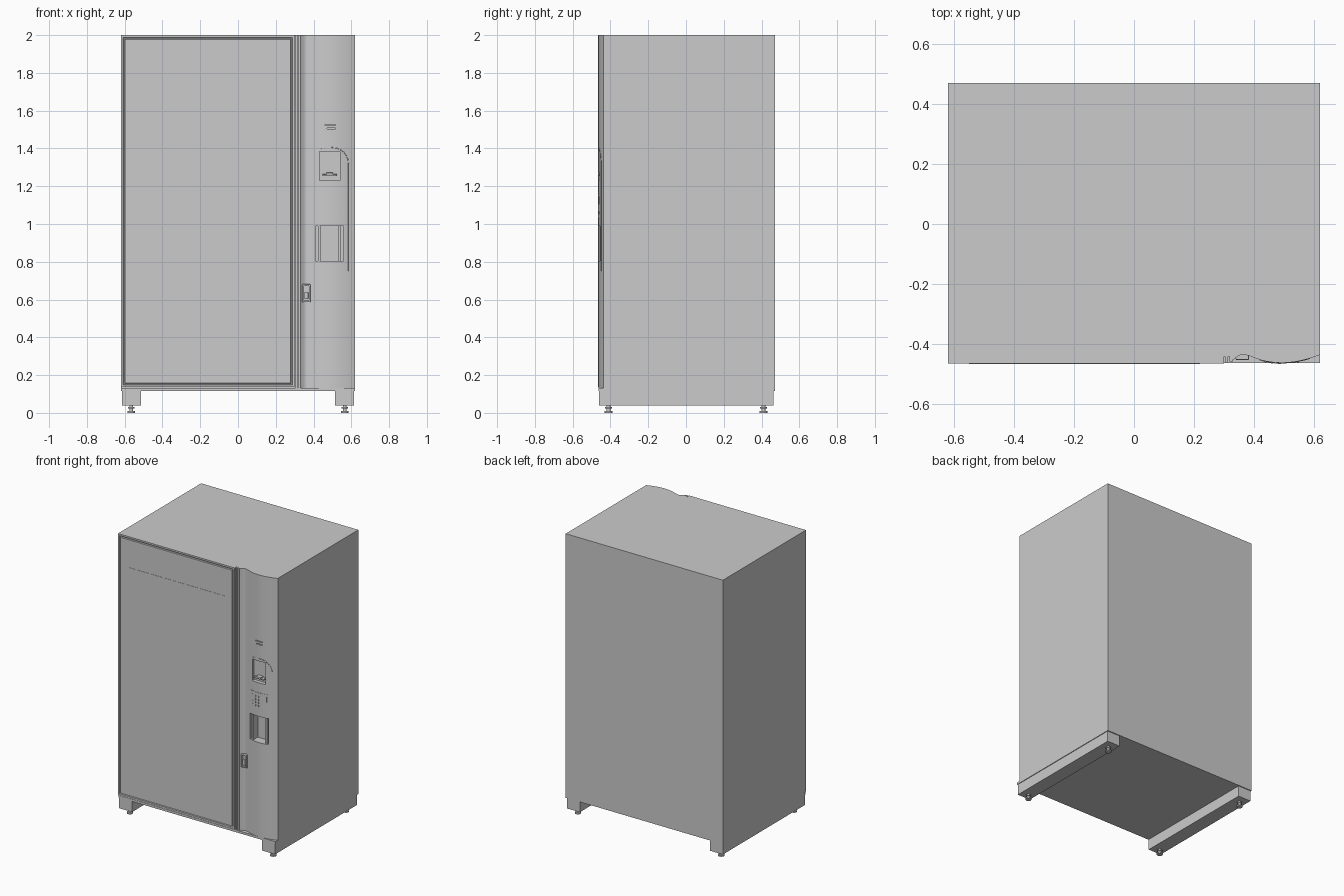
import bpy, bmesh, math

if "Cube" in bpy.data.objects:
    bpy.data.objects.remove(bpy.data.objects["Cube"])

grey = bpy.data.materials.new("cabinet grey")
grey.diffuse_color = (0.6, 0.6, 0.6, 1)
grey.use_nodes = True
grey.node_tree.nodes["Principled BSDF"].inputs["Base Color"].default_value = grey.diffuse_color


def finish(bm, name, smooth=False):
    bmesh.ops.recalc_face_normals(bm, faces=bm.faces)
    me = bpy.data.meshes.new(name)
    bm.to_mesh(me)
    bm.free()
    ob = bpy.data.objects.new(name, me)
    bpy.context.collection.objects.link(ob)
    me.materials.append(grey)
    if smooth:
        bpy.ops.object.select_all(action='DESELECT')
        ob.select_set(True)
        bpy.context.view_layer.objects.active = ob
        bpy.ops.object.shade_smooth_by_angle(angle=math.radians(30))
    return ob


def box(name, x0, x1, y0, y1, z0, z1, bevel=0):
    bm = bmesh.new()
    bmesh.ops.create_cube(bm, size=1)
    for v in bm.verts:
        v.co = ((x0 + x1) / 2 + v.co.x * (x1 - x0),
                (y0 + y1) / 2 + v.co.y * (y1 - y0),
                (z0 + z1) / 2 + v.co.z * (z1 - z0))
    if bevel:
        bmesh.ops.bevel(bm, geom=bm.edges[:], offset=bevel, segments=2,
                        affect='EDGES', profile=0.5)
    return finish(bm, name)


def prism(name, pts, to3d, a, b, smooth=False):
    """Extrude a 2D outline between depths a and b."""
    bm = bmesh.new()
    f = bm.faces.new([bm.verts.new(to3d(p, a)) for p in pts])
    g = bmesh.ops.extrude_face_region(bm, geom=[f])["geom"]
    for v in (e for e in g if isinstance(e, bmesh.types.BMVert)):
        i = min(range(len(pts)), key=lambda k: (v.co - bm.verts[k].co).length) \
            if bm.verts.ensure_lookup_table() is None else 0
        v.co = to3d(pts[i], b)
    return finish(bm, name, smooth)


def cut(target, cutter):
    m = target.modifiers.new("cut", 'BOOLEAN')
    m.object = cutter
    m.solver = 'EXACT'
    bpy.context.view_layer.objects.active = target
    bpy.ops.object.modifier_apply(modifier=m.name)
    bpy.data.objects.remove(cutter)


# curved control column: wave-shaped front in plan
KEYS = [(0.325, -0.458), (0.34, -0.446), (0.36, -0.436), (0.385, -0.440),
        (0.42, -0.453), (0.46, -0.461), (0.50, -0.463), (0.54, -0.459),
        (0.58, -0.450), (0.62, -0.437)]


def front_y(x):
    """Smooth interpolation of the column front."""
    n = len(KEYS)
    for i in range(n - 1):
        if x <= KEYS[i + 1][0] + 1e-6:
            break
    (xa, ya), (xb, yb) = KEYS[i], KEYS[i + 1]
    pa, pb = KEYS[max(i - 1, 0)], KEYS[min(i + 2, n - 1)]
    ma, mb = (yb - pa[1]) / (xb - pa[0]), (pb[1] - ya) / (pb[0] - xa)
    h = xb - xa
    t = (x - xa) / h
    return ((2*t**3 - 3*t**2 + 1) * ya + (t**3 - 2*t*t + t) * h * ma
            + (3*t*t - 2*t**3) * yb + (t**3 - t*t) * h * mb)


wave = [0.325 + 0.295 * i / 40 for i in range(41)]
plan = [(-0.62, 0.47), (-0.62, -0.442), (0.325, -0.442)]
plan += [(x, front_y(x)) for x in wave] + [(0.62, 0.47)]
body = prism("cabinet_body", plan, lambda p, d: (p[0], p[1], d), 0.133, 2.0)

# recesses in the column: bill slot, change cup, coin slots
cut(body, box("bill_cutter", 0.432, 0.54, -0.52, -0.435, 1.23, 1.385))
cut(body, box("cup_cutter", 0.41, 0.558, -0.52, -0.40, 0.805, 0.99))
for x0, x1, z in ((0.46, 0.515, 1.525), (0.47, 0.515, 1.505)):
    cut(body, box("slot_cutter", x0, x1, -0.52, -0.45, z - 0.003, z + 0.003))
bpy.ops.object.select_all(action='DESELECT')
body.select_set(True)
bpy.context.view_layer.objects.active = body
bpy.ops.object.shade_smooth_by_angle(angle=math.radians(20))

# base plinth
box("base_plinth", -0.62, 0.62, -0.463, 0.47, 0.117, 0.133)

# glass door: rim, groove, then a shallow window panel
bm = bmesh.new()
bmesh.ops.create_cube(bm, size=1)
for v in bm.verts:
    v.co = (-0.16 + v.co.x * 0.92, -0.454 + v.co.y * 0.024,
            1.068 + v.co.z * 1.864)
bm.faces.ensure_lookup_table()
face = min(bm.faces, key=lambda f: f.calc_center_median().y)
for thick, push in ((0.012, 0), (0.002, -0.008), (0.006, 0), (0.003, 0.007)):
    bmesh.ops.inset_region(bm, faces=[face], thickness=thick, depth=push,
                           use_even_offset=True)
finish(bm, "glass_door")

# window outline with rounded lower corners
outline = [(0.22, 1.78), (-0.55, 1.78)]
for cx, cz, a0 in ((-0.51, 0.54, 180), (0.18, 0.54, 270)):
    for k in range(7):
        a = math.radians(a0 + 15 * k)
        outline.append((cx + 0.04 * math.cos(a), cz + 0.04 * math.sin(a)))
prism("window_pane", outline, lambda p, d: (p[0], d, p[1]), -0.4665, -0.46)

# edge trims between door and column
box("door_trim_outer", 0.304, 0.314, -0.463, -0.43, 0.133, 2.0)
box("door_trim_inner", 0.318, 0.330, -0.459, -0.43, 0.133, 2.0)


def pad(name, x0, x1, z0, z1, lift=0.003):
    """Thin plate that follows the column front."""
    xs = [x0 + (x1 - x0) * i / 10 for i in range(11)]
    pts = [(x, front_y(x) - lift) for x in xs]
    pts += [(x, front_y(x) + 0.002) for x in reversed(xs)]
    return prism(name, pts, lambda p, d: (p[0], p[1], d), z0, z1)


# keypad plate, buttons and coin return
pad("keypad_plate", 0.418, 0.552, 1.03, 1.16, 0.002)
for r in range(4):
    for c in range(3):
        x, z = 0.437 + c * 0.024, 1.065 + r * 0.022
        pad("keypad_button", x - 0.005, x + 0.005, z - 0.005, z + 0.005, 0.004)
pad("coin_slot_plate", 0.543, 0.550, 1.105, 1.145, 0.005)
pad("coin_return_button", 0.543, 0.551, 1.052, 1.066, 0.006)

# bill acceptor lip and change cup baffles
box("bill_lip", 0.447, 0.525, -0.462, -0.43, 1.254, 1.264, 0.003)
box("bill_tongue", 0.468, 0.504, -0.466, -0.43, 1.262, 1.272, 0.003)
for x in (0.424, 0.532):
    box("cup_baffle", x, x + 0.012, -0.448, -0.395, 0.805, 0.99)

# raised edge bead around the control area
bead = [(0.44, 1.40), (0.50, 1.405)]
bead += [(0.50 + 0.085 * math.sin(math.radians(a)),
          1.32 + 0.085 * math.cos(math.radians(a))) for a in range(15, 91, 15)]
bead += [(0.585, z) for z in (1.2, 1.0, 0.85, 0.75)]
cu = bpy.data.curves.new("control_bead", 'CURVE')
cu.dimensions = '3D'
cu.bevel_depth = 0.002
cu.bevel_resolution = 1
sp = cu.splines.new('POLY')
sp.points.add(len(bead) - 1)
for pt, (x, z) in zip(sp.points, bead):
    pt.co = (x, front_y(x), z, 1)
cu.materials.append(grey)
bpy.context.collection.objects.link(bpy.data.objects.new("control_bead", cu))

# door handle: rounded surround with a grip inside
handle = box("handle_surround", 0.339, 0.384, -0.454, -0.43, 0.587, 0.682, 0.004)
cut(handle, box("handle_cutter", 0.347, 0.376, -0.50, -0.440, 0.597, 0.672))
box("handle_grip", 0.351, 0.372, -0.450, -0.435, 0.602, 0.640, 0.003)

# side skids and levelling feet
for s in (-1, 1):
    xa, xb = sorted((s * 0.513, s * 0.615))
    box("side_skid", xa, xb, -0.46, 0.463, 0.04, 0.117)
    for y in (-0.41, 0.41):
        bm = bmesh.new()
        for r, z0, z1 in ((0.021, 0, 0.009), (0.010, 0.009, 0.024),
                          (0.018, 0.024, 0.032), (0.010, 0.032, 0.041)):
            vs = bmesh.ops.create_cone(bm, cap_ends=True, segments=16, radius1=r,
                                       radius2=r, depth=z1 - z0)["verts"]
            bmesh.ops.translate(bm, verts=vs, vec=(s * 0.565, y, (z0 + z1) / 2))
        finish(bm, "levelling_foot", True)
